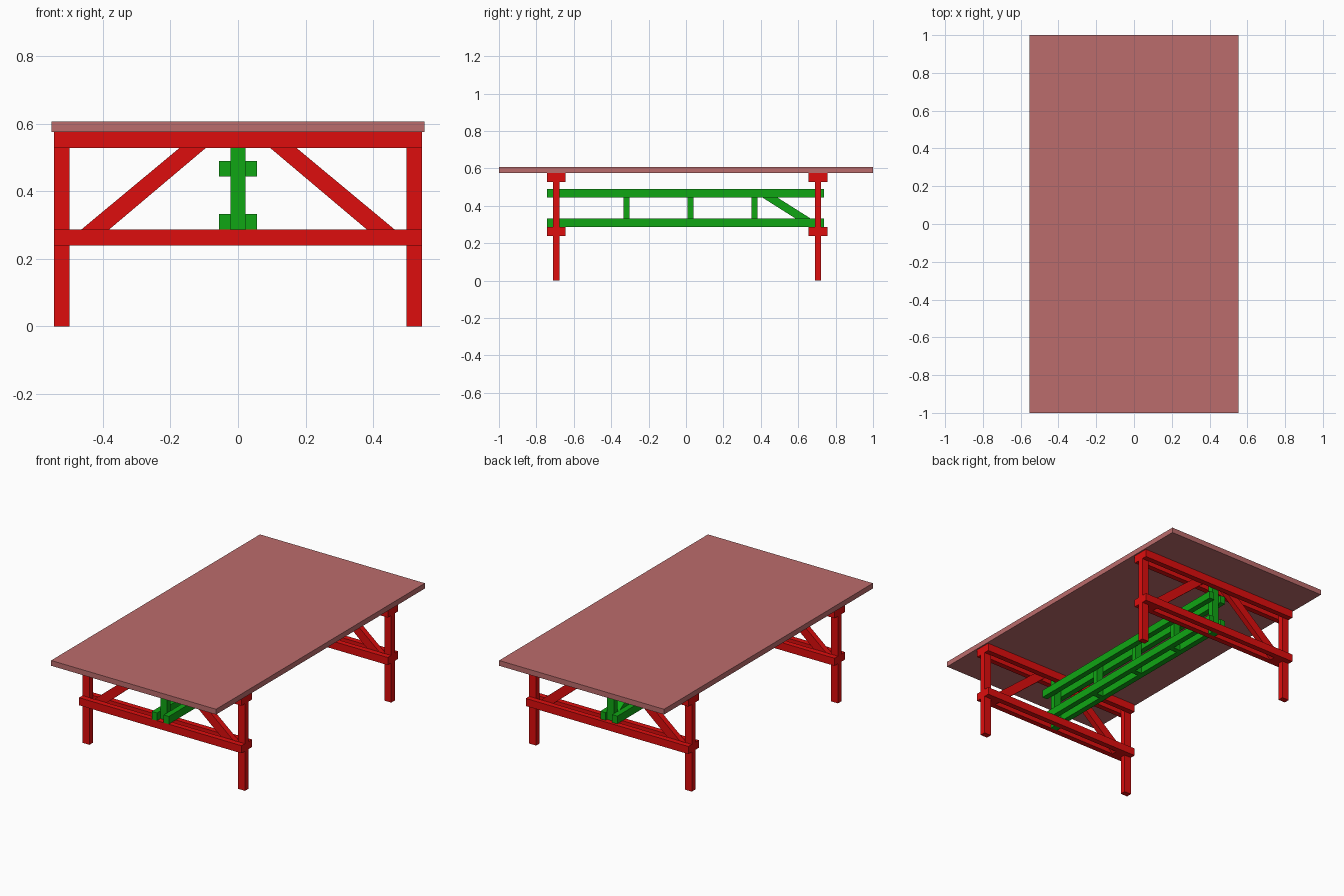
import bpy, bmesh

if "Cube" in bpy.data.objects:
    bpy.data.objects.remove(bpy.data.objects["Cube"])


def material(name, rgb):
    m = bpy.data.materials.new(name)
    m.diffuse_color = (*rgb, 1)
    m.use_nodes = True
    m.node_tree.nodes["Principled BSDF"].inputs["Base Color"].default_value = m.diffuse_color
    return m


RED = material("red_wood", (0.73, 0.004, 0.004))
GREEN = material("green_wood", (0.005, 0.38, 0.007))
TOP = material("top_wood", (0.5, 0.15, 0.15))


def prism(name, profile, axis, lo, hi, mat):
    """Extrude a 2D profile along x (profile y,z) or y (profile x,z)."""
    bm = bmesh.new()
    place = (lambda p, t: (t, p[0], p[1])) if axis == 'x' else (lambda p, t: (p[0], t, p[1]))
    face = bm.faces.new([bm.verts.new(place(p, lo)) for p in profile])
    new = bmesh.ops.extrude_face_region(bm, geom=[face])["geom"]
    shift = (hi - lo, 0, 0) if axis == 'x' else (0, hi - lo, 0)
    bmesh.ops.translate(bm, vec=shift, verts=[g for g in new if isinstance(g, bmesh.types.BMVert)])
    bmesh.ops.recalc_face_normals(bm, faces=bm.faces)
    me = bpy.data.meshes.new(name)
    bm.to_mesh(me)
    bm.free()
    me.materials.append(mat)
    ob = bpy.data.objects.new(name, me)
    bpy.context.collection.objects.link(ob)
    return ob


def box(name, x, y, z, mat):
    return prism(name, [(x[0], z[0]), (x[1], z[0]), (x[1], z[1]), (x[0], z[1])], 'y', y[0], y[1], mat)


# Table top
box("table_top", (-0.553, 0.553), (-1, 1), (0.575, 0.607), TOP)

T = 0.017    # half thickness of boards
B = 0.050    # half depth of a doubled beam
W = 0.0225   # half width of boards
FRAMES = {"front": -0.694, "back": 0.706}
LOW, HIGH = (0.24, 0.286), (0.528, 0.575)

# End frames: legs and braces sandwiched between doubled beams
brace = [(0.4985, 0.24), (0.4985, 0.258), (0.117, 0.575), (0.04, 0.575), (0.437, 0.24)]
for end, c in FRAMES.items():
    for side, s in (("left", -1), ("right", 1)):
        box(f"{end}_{side}_leg", sorted((s * 0.4985, s * 0.545)), (c - T, c + T), (0, 0.575), RED)
        prism(f"{end}_{side}_brace", [(s * x, z) for x, z in brace], 'y', c - T, c + T, RED)
    for level, z in (("lower", LOW), ("upper", HIGH)):
        box(f"{end}_{level}_beam_outer", (-0.545, 0.545), (c - B, c - T), z, RED)
        box(f"{end}_{level}_beam_inner", (-0.545, 0.545), (c + T, c + B), z, RED)
    # Stretcher end post, held between the beams
    box(f"{end}_stretcher_post", (-W, W), (c - T, c + T), (0.24, 0.575), GREEN)

# Stretcher: doubled long rails
for level, z in (("lower", (0.286, 0.333)), ("upper", (0.444, 0.49))):
    for side, s in (("left", -1), ("right", 1)):
        box(f"stretcher_{level}_rail_{side}", sorted((s * W, s * 0.057)), (-0.744, 0.739), z, GREEN)

# Stretcher: intermediate posts and single diagonal brace
for i, y in enumerate((-0.318, 0.023, 0.365)):
    box(f"stretcher_middle_post_{i + 1}", (-W, W), (y - 0.016, y + 0.016), (0.286, 0.49), GREEN)
prism("stretcher_brace",
      [(0.381, 0.462), (0.381, 0.49), (0.417, 0.49), (0.689, 0.318), (0.689, 0.286), (0.659, 0.286)],
      'x', -W, W, GREEN)
